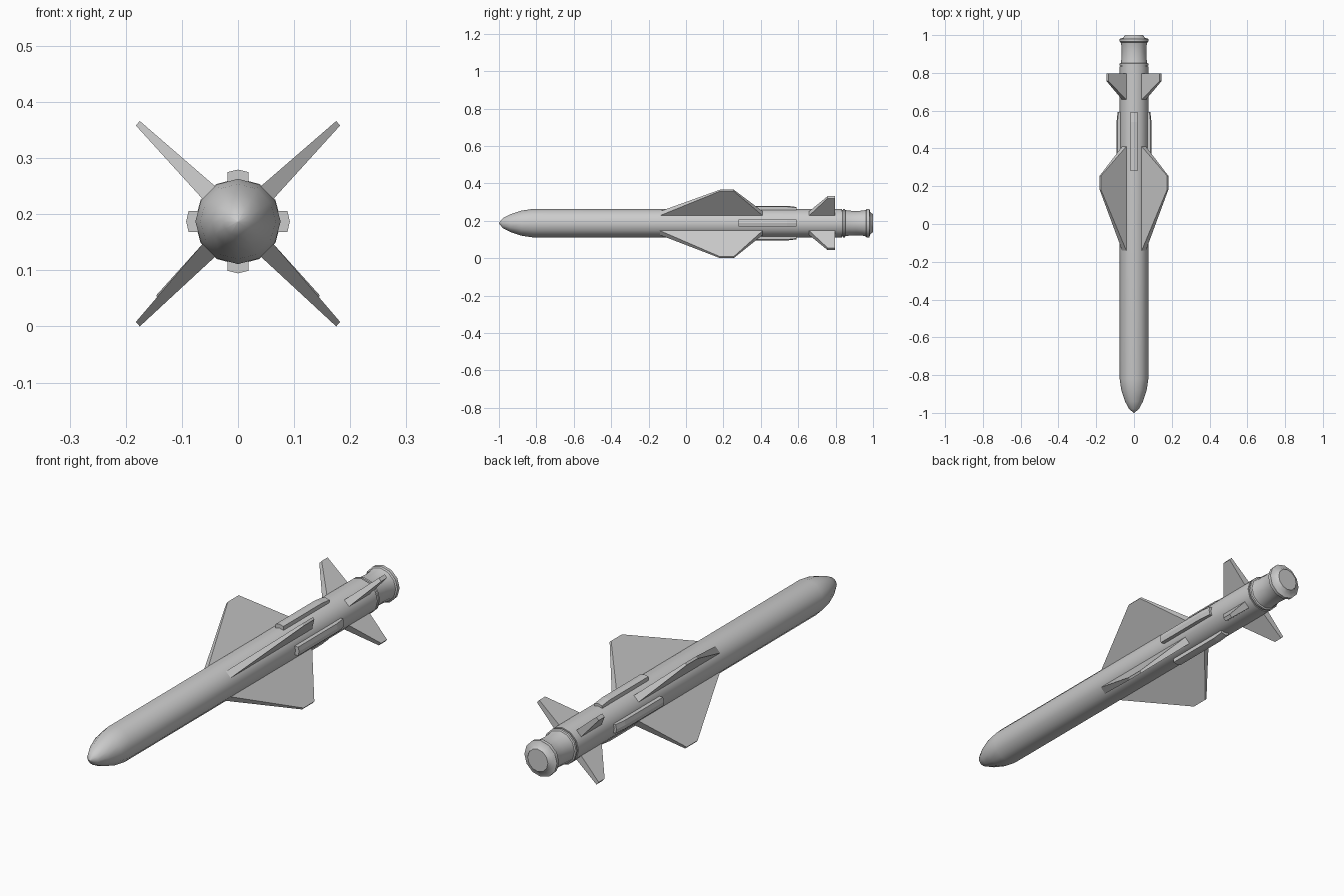
import bpy, bmesh, math

if "Cube" in bpy.data.objects:
    bpy.data.objects.remove(bpy.data.objects["Cube"])

CZ = 0.187   # height of the long axis
R = 0.076    # body radius
SIDES = 12


def finish(name, bm, smooth=None):
    bmesh.ops.recalc_face_normals(bm, faces=bm.faces[:])
    me = bpy.data.meshes.new(name)
    bm.to_mesh(me)
    bm.free()
    ob = bpy.data.objects.new(name, me)
    bpy.context.collection.objects.link(ob)
    if smooth:
        bpy.ops.object.select_all(action='DESELECT')
        ob.select_set(True)
        bpy.context.view_layer.objects.active = ob
        bpy.ops.object.shade_smooth_by_angle(angle=math.radians(smooth))
    return ob


def loft(bm, rings):
    """Skin equal-sized rings of points and cap both ends."""
    vs = [[bm.verts.new(p) for p in ring] for ring in rings]
    n = len(vs[0])
    for a, b in zip(vs, vs[1:]):
        for i in range(n):
            bm.faces.new((a[i], a[(i + 1) % n], b[(i + 1) % n], b[i]))
    bm.faces.new(vs[0])
    bm.faces.new(vs[-1])


def lathe(name, profile):
    """Revolve (y, radius) pairs about the long axis."""
    bm = bmesh.new()
    rings = []
    for y, r in profile:
        angles = [2 * math.pi * i / SIDES for i in range(SIDES)]
        rings.append([(r * math.cos(a), y, CZ + r * math.sin(a)) for a in angles])
    loft(bm, rings)
    return finish(name, bm, 40)


def fin(name, sx, sz, root, tip, root_y, tip_y):
    """Tapered slab; root and tip each give the two (x, z) sides."""
    bm = bmesh.new()
    rings = []
    for pair, (y0, y1) in ((root, root_y), (tip, tip_y)):
        (xa, za), (xb, zb) = pair
        rings.append([(sx * x, y, CZ + sz * z) for x, z, y in
                      ((xa, za, y0), (xb, zb, y0), (xb, zb, y1), (xa, za, y1))])
    loft(bm, rings)
    return finish(name, bm)


# Fuselage with ogive nose
lathe("body", [(-1, 0.001), (-0.98, 0.026), (-0.94, 0.047), (-0.88, 0.067),
               (-0.82, R), (0.833, R)])

# Joint ring, waisted tail section and end cap
lathe("tail_section", [(0.825, 0.071), (0.838, 0.071), (0.84, R), (0.849, R),
                       (0.852, 0.070), (0.87, 0.067), (0.91, 0.065), (0.945, 0.067),
                       (0.962, 0.071), (0.966, 0.077), (0.980, 0.077),
                       (0.986, 0.058), (1.0, 0.048)])

# Wings and tail fins in an X layout
root = ((0.041, 0.063), (0.063, 0.040))
for sx, side in ((1, "right"), (-1, "left")):
    for sz, level in ((1, "upper"), (-1, "lower")):
        drop = 0.008 if sz < 0 else 0
        fin(f"wing_{level}_{side}", sx, sz, root,
            ((0.175, 0.179 + drop), (0.182, 0.171 + drop)),
            (-0.14, 0.41), (0.182, 0.255))
        fin(f"tail_fin_{level}_{side}", sx, sz, root,
            ((0.135, 0.144), (0.146, 0.132)),
            (0.658, 0.797), (0.757, 0.797))

# Four narrow strakes around the body
for k, side in enumerate(("top", "left", "bottom", "right")):
    a = k * math.pi / 2
    rings = []
    for y, h in ((0.28, 0), (0.54, 0), (0.592, -0.006)):
        w = 0.0185
        sec = [(-w, 0.066), (w, 0.066), (w, 0.088 + h), (0, 0.0925 + h), (-w, 0.088 + h)]
        rings.append([(u * math.cos(a) - v * math.sin(a), y,
                       CZ + u * math.sin(a) + v * math.cos(a)) for u, v in sec])
    bm = bmesh.new()
    loft(bm, rings)
    finish(f"strake_{side}", bm)
